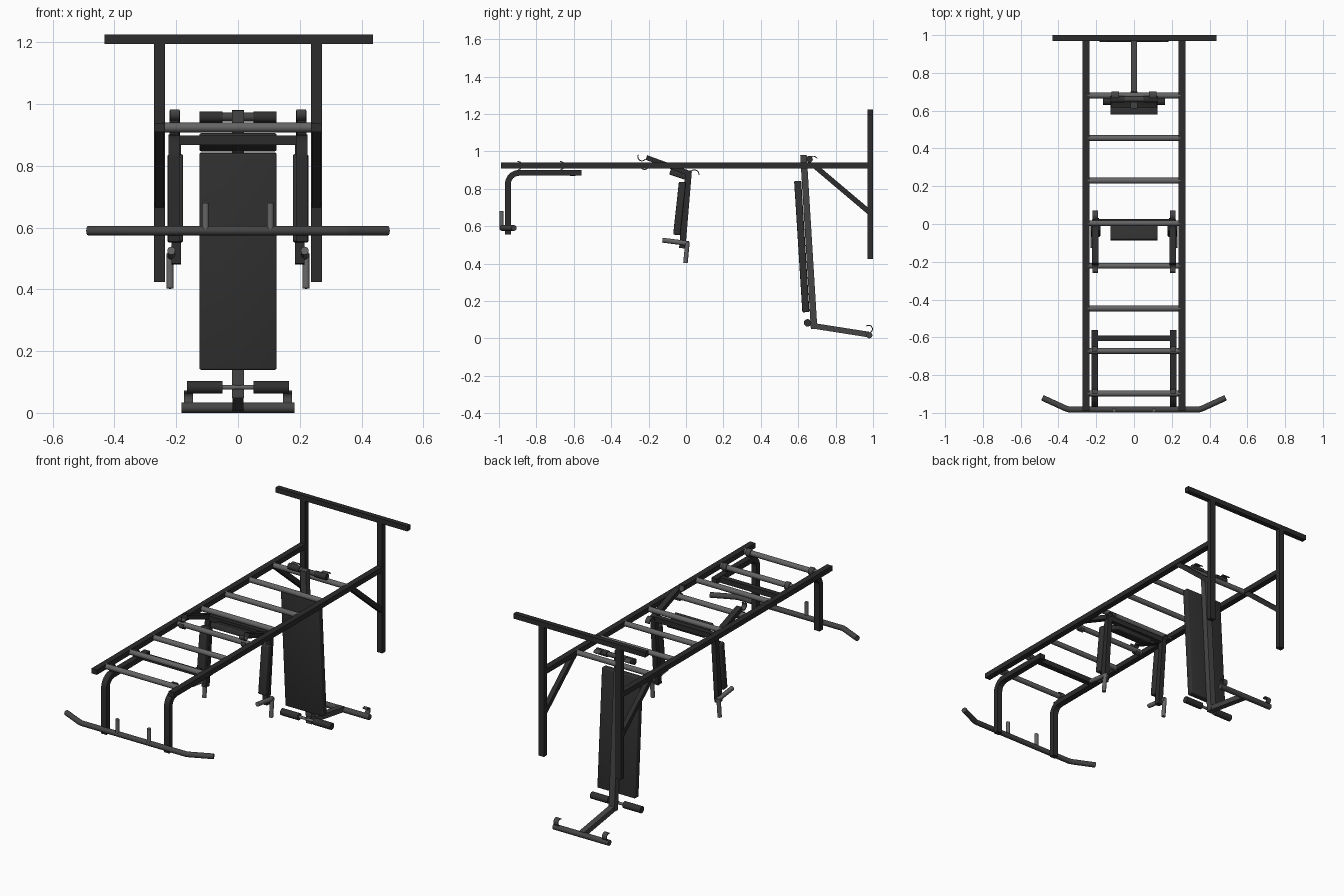
import bpy, bmesh
from math import sin, cos, pi, radians
from mathutils import Vector

if "Cube" in bpy.data.objects:
    bpy.data.objects.remove(bpy.data.objects["Cube"])

X, Z = Vector((1, 0, 0)), Vector((0, 0, 1))


def material(name, v):
    m = bpy.data.materials.new(name)
    m.diffuse_color = (v, v, v, 1)
    m.use_nodes = True
    m.node_tree.nodes["Principled BSDF"].inputs["Base Color"].default_value = m.diffuse_color
    return m


BLACK = material("black_frame", 0.025)
PAD = material("pad_vinyl", 0.03)
STEEL = material("grey_steel", 0.13)
DARK = material("dark_steel", 0.06)


def circle(r, n=16):
    return [(r * cos(2 * pi * i / n), r * sin(2 * pi * i / n)) for i in range(n)]


def rect(w, h):
    return [(-w / 2, -h / 2), (w / 2, -h / 2), (w / 2, h / 2), (-w / 2, h / 2)]


def sweep(name, pts, profile, mat, side=X, bevel=0):
    """Sweep a profile along a path lying in the plane perpendicular to side."""
    pts = [Vector(p) for p in pts]
    bm, rings = bmesh.new(), []
    for i, p in enumerate(pts):
        a = (p - pts[max(i - 1, 0)]).normalized()
        b = (pts[min(i + 1, len(pts) - 1)] - p).normalized()
        t = (a + b).normalized()
        miter = 1 / max(t.dot(b if b.length else a), 0.3)
        n = t.cross(side).normalized()
        rings.append([bm.verts.new(p + side * u + n * v * miter) for u, v in profile])
    k = len(profile)
    for r, s in zip(rings, rings[1:]):
        for j in range(k):
            bm.faces.new((r[j], r[(j + 1) % k], s[(j + 1) % k], s[j]))
    bm.faces.new(rings[0][::-1])
    bm.faces.new(rings[-1])
    if bevel:
        bmesh.ops.bevel(bm, geom=bm.edges[:], offset=bevel, segments=3,
                        profile=0.5, affect='EDGES')
    bmesh.ops.recalc_face_normals(bm, faces=bm.faces[:])
    me = bpy.data.meshes.new(name)
    bm.to_mesh(me)
    bm.free()
    me.materials.append(mat)
    ob = bpy.data.objects.new(name, me)
    bpy.context.collection.objects.link(ob)
    bpy.context.view_layer.objects.active = ob
    for o in bpy.context.selected_objects:
        o.select_set(False)
    ob.select_set(True)
    bpy.ops.object.shade_smooth_by_angle(angle=radians(35))
    return ob


def bar(name, x, y, z, r, mat, x0=None):
    """Round bar along x, symmetric unless x0 is given."""
    return sweep(name, [(-x if x0 is None else x0, y, z), (x, y, z)], circle(r), mat, side=Z)


def arc(x, y, z, r, a0, a1, n=10):
    angs = [radians(a0 + (a1 - a0) * i / n) for i in range(n + 1)]
    return [(x, y + r * cos(a), z + r * sin(a)) for a in angs]


def hook(name, x, y, z, a0, a1, r=0.021, w=0.03):
    return sweep(name, arc(x, y, z, r, a0, a1), rect(w, 0.005), DARK)


# Wall frame: top beam
sweep("top_beam", [(-0.432, 0.985, 1.21), (0.437, 0.985, 1.21)], rect(0.03, 0.03), BLACK, side=Z)

# Ladder rungs
for i in range(8):
    bar("rung", 0.245, 0.68 - 0.2253 * i, 0.924, 0.0155, STEEL)

for s in (-1, 1):
    # Wall uprights, side rails and diagonal braces
    x = s * 0.254
    sweep("wall_upright", [(x, 0.985, 0.424), (x, 0.985, 1.2)], rect(0.035, 0.03), BLACK)
    sweep("side_rail", [(x, -0.99, 0.924), (x, 0.975, 0.924)], rect(0.035, 0.03), BLACK)
    sweep("diagonal_brace", [(x, 0.69, 0.92), (x, 0.98, 0.675)], rect(0.028, 0.028), BLACK)

    # Front drop frame with bent corner, hung from the rungs
    x = s * 0.207
    sweep("drop_frame", [(x, -0.56, 0.885)] + arc(x, -0.892, 0.825, 0.06, 90, 180)
          + [(x, -0.952, 0.555)], rect(0.035, 0.031), BLACK)
    hook("drop_frame_hook", x, -0.897, 0.924, -90, 100)
    hook("drop_frame_hook", x, -0.671, 0.924, -90, 100)
    # Pegs on the low pull-up bar
    sweep("bar_peg", [(s * 0.105, -0.986, 0.59), (s * 0.105, -0.986, 0.68)], circle(0.011), STEEL)

    # Dip unit: sloped arm with end hooks
    x = s * 0.205
    sweep("dip_upper_arm", [(x, -0.212, 0.967), (x, 0.02, 0.882)], rect(0.034, 0.026), BLACK)
    hook("dip_front_hook", x, -0.236, 0.971, 150, 320, 0.022)
    hook("dip_rung_hook", x, -0.222, 0.924, 150, 330)
    hook("dip_rear_hook", x, 0.045, 0.877, -10, 140, 0.024)
    # Dip unit: hanging post, arm pad and grips
    x = s * 0.2
    sweep("dip_post", [(x, 0.014, 0.89), (x, -0.02, 0.482)], rect(0.03, 0.034), BLACK)
    sweep("arm_pad", [(s * 0.203, -0.019, 0.836), (s * 0.203, -0.05, 0.553)],
          rect(0.05, 0.038), PAD, bevel=0.006)
    sweep("dip_grip", [(s * 0.216, -0.126, 0.525), (s * 0.216, 0.015, 0.507)], circle(0.013), STEEL)
    sweep("dip_lower_grip", [(s * 0.22, 0.008, 0.515), (s * 0.22, -0.003, 0.403)],
          circle(0.012), STEEL)

    # Bench foot rollers and hooks
    bar("foot_roller", s * 0.165, 0.65, 0.083, 0.02, PAD, x0=s * 0.05)
    hook("bench_foot_hook", s * 0.16, 0.977, 0.05, -70, 130, 0.02)
    hook("bench_top_hook", s * 0.1, 0.68, 0.95, 30, 200, 0.024, 0.04)
    bar("bench_top_sleeve", s * 0.125, 0.66, 0.958, 0.018, PAD, x0=s * 0.05)

# Front drop frame cross tube and low pull-up bar with swept ends
sweep("drop_frame_cross", [(-0.2, -0.605, 0.883), (0.2, -0.605, 0.883)], rect(0.03, 0.031), BLACK, side=Z)
sweep("low_pull_up_bar", [(-0.485, -0.92, 0.59), (-0.365, -0.975, 0.59), (-0.345, -0.982, 0.59),
                          (0.345, -0.982, 0.59), (0.365, -0.975, 0.59), (0.485, -0.92, 0.59)],
      circle(0.0155), DARK, side=Z)

# Dip unit cross tube and small back pad
sweep("dip_cross", [(-0.2, 0.01, 0.883), (0.2, 0.01, 0.883)], rect(0.03, 0.031), BLACK, side=Z)
sweep("dip_back_pad", [(0, -0.085, 0.892), (0, 0.008, 0.86)], rect(0.25, 0.032), PAD, bevel=0.006)

# Bench: spine, long pad, foot strut and cross bars
sweep("bench_spine", [(0, 0.628, 0.98), (0, 0.685, 0.05)], rect(0.038, 0.035), DARK)
sweep("bench_pad", [(0, 0.597, 0.842), (0, 0.641, 0.14)], rect(0.25, 0.038), PAD, bevel=0.006)
sweep("bench_foot_strut", [(0, 0.68, 0.067), (0, 0.98, 0.02)], rect(0.034, 0.03), DARK)
bar("bench_foot_bar", 0.183, 0.98, 0.0165, 0.0165, DARK)
bar("foot_roller_axle", 0.06, 0.65, 0.083, 0.008, STEEL)
bar("bench_top_bar", 0.12, 0.66, 0.958, 0.014, DARK)
# Bracket tying the roller axle to the spine
sweep("roller_bracket", [(0, 0.645, 0.083), (0, 0.685, 0.083)], rect(0.02, 0.016), DARK)
